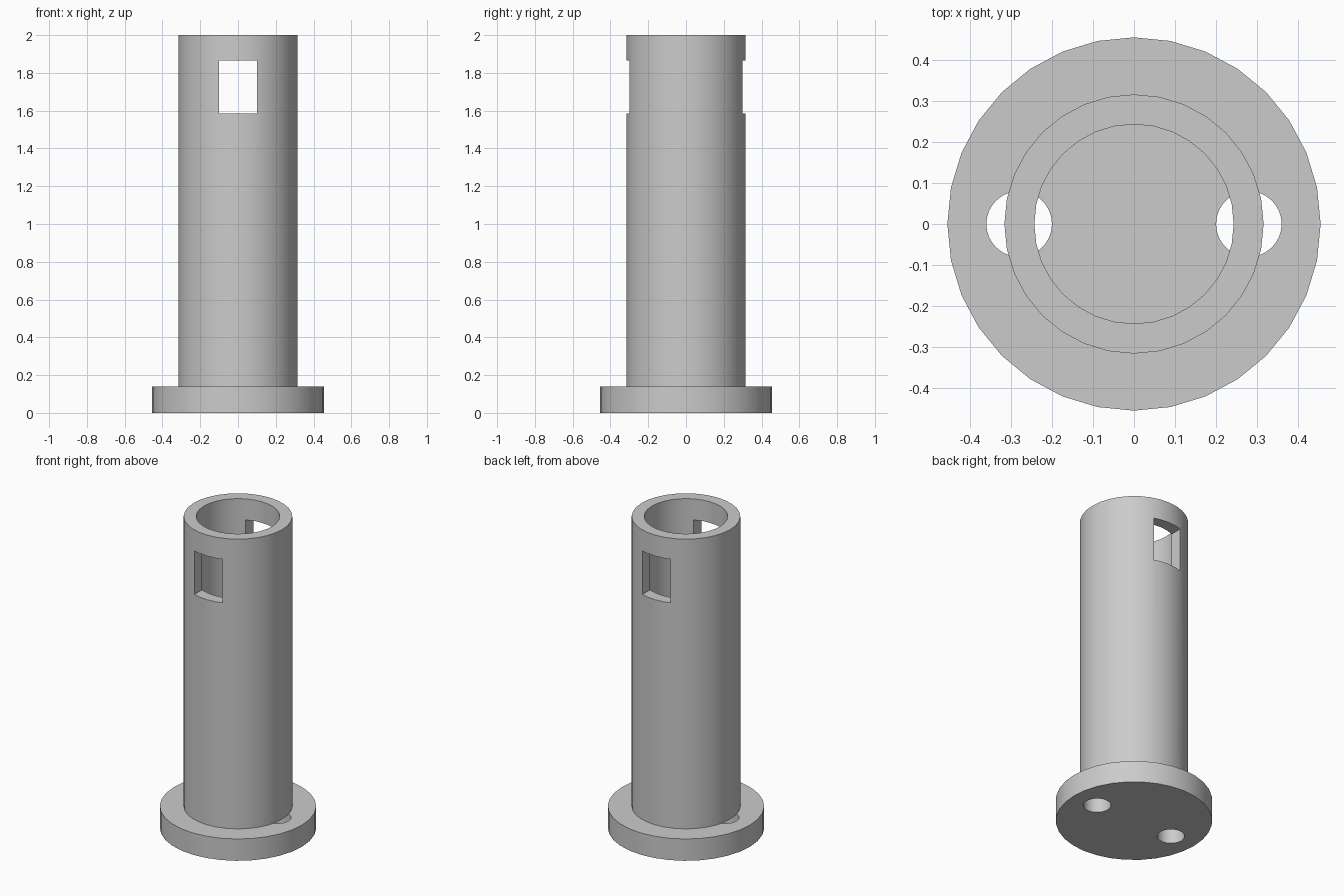
import bpy
import bmesh
from math import radians
from mathutils import Matrix

SIDES = 32
BASE_TOP = 0.14

default_cube = bpy.data.objects.get("Cube")
if default_cube:
    bpy.data.objects.remove(default_cube, do_unlink=True)

grey = bpy.data.materials.new("plain grey")
grey.use_nodes = True
colour = (0.6, 0.6, 0.6, 1)
grey.diffuse_color = colour
grey.node_tree.nodes["Principled BSDF"].inputs["Base Color"].default_value = colour


def finish(bm, name):
    mesh = bpy.data.meshes.new(name)
    bm.to_mesh(mesh)
    bm.free()
    mesh.materials.append(grey)
    obj = bpy.data.objects.new(name, mesh)
    bpy.context.collection.objects.link(obj)
    return obj


def cylinder(name, radius, bottom, top, x=0):
    bm = bmesh.new()
    bmesh.ops.create_cone(bm, cap_ends=True, segments=SIDES, radius1=radius,
                          radius2=radius, depth=top - bottom,
                          matrix=Matrix.Translation((x, 0, (bottom + top) / 2)))
    return finish(bm, name)


def box(name, size, centre):
    bm = bmesh.new()
    bmesh.ops.create_cube(bm, size=1, matrix=Matrix.Translation(centre)
                          @ Matrix.Diagonal((*size, 1)))
    return finish(bm, name)


def cut(target, cutters):
    for cutter in cutters:
        mod = target.modifiers.new(cutter.name, 'BOOLEAN')
        mod.operation = 'DIFFERENCE'
        mod.solver = 'EXACT'
        mod.object = cutter
        bpy.context.view_layer.objects.active = target
        bpy.ops.object.modifier_apply(modifier=mod.name)
        bpy.data.objects.remove(cutter, do_unlink=True)


# Round base flange with two bolt holes
flange = cylinder("base_flange", 0.455, 0, BASE_TOP)
cut(flange, [cylinder("bolt_hole_cutter", 0.08, -0.1, 0.3, x) for x in (-0.28, 0.28)])

# Hollow tube with a rectangular window through front and back
tube = cylinder("tube", 0.316, BASE_TOP, 2)
cut(tube, [cylinder("bore_cutter", 0.243, 0, 2.2),
           box("window_cutter", (0.2, 1, 0.28), (0, 0, 1.725))])

# Smooth round walls with crisp rims
for part in (flange, tube):
    bpy.ops.object.select_all(action='DESELECT')
    part.select_set(True)
    bpy.context.view_layer.objects.active = part
    bpy.ops.object.shade_smooth_by_angle(angle=radians(30))
